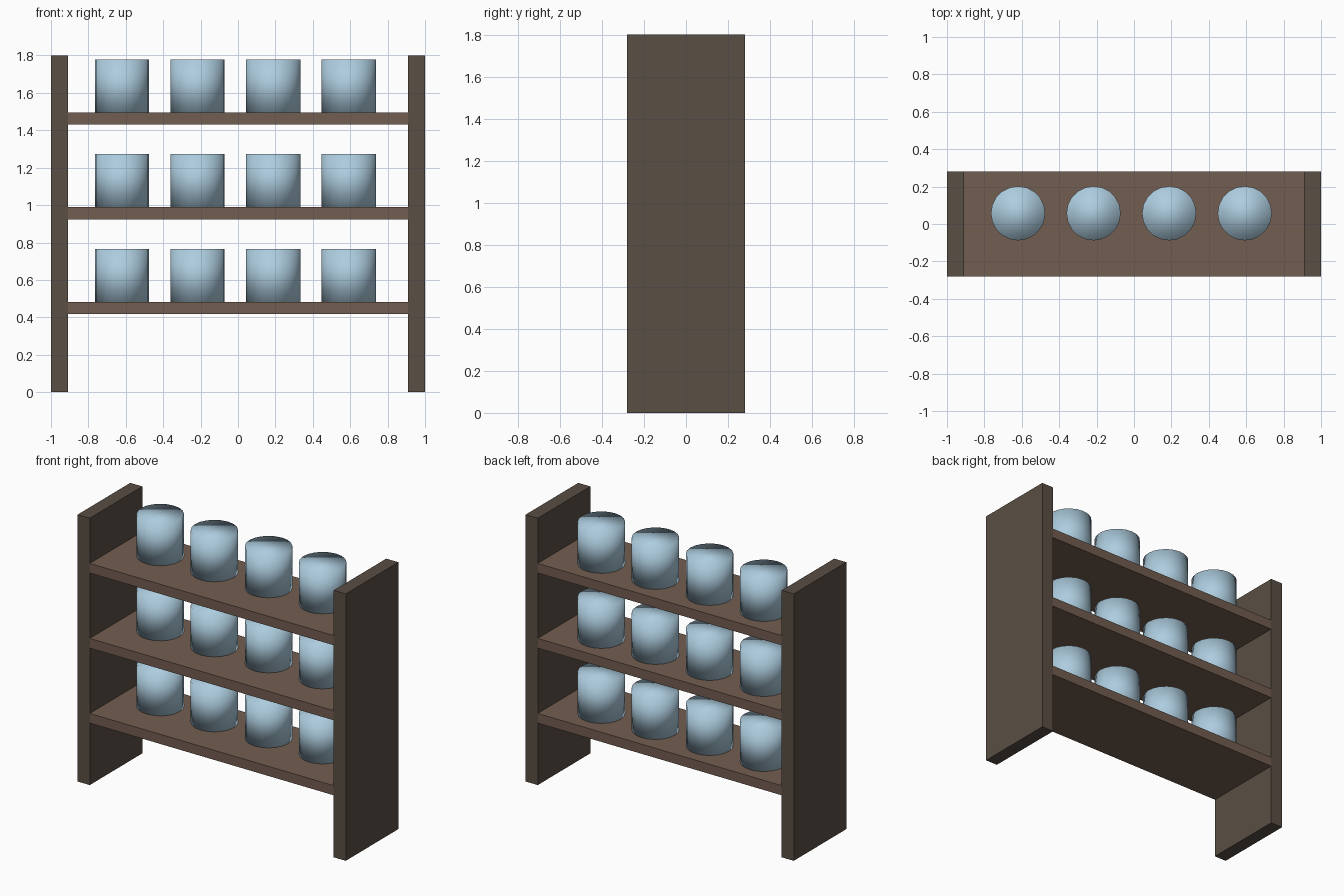
import bpy

if "Cube" in bpy.data.objects:
    bpy.data.objects.remove(bpy.data.objects["Cube"])


def material(name, rgb):
    m = bpy.data.materials.new(name)
    m.diffuse_color = (*rgb, 1)
    m.use_nodes = True
    m.node_tree.nodes["Principled BSDF"].inputs["Base Color"].default_value = m.diffuse_color
    return m


dark_wood = material("dark_wood", (0.10, 0.077, 0.058))
shelf_wood = material("shelf_wood", (0.17, 0.11, 0.08))
jar_blue = material("jar_blue", (0.42, 0.61, 0.74))


def finish(name, mat):
    ob = bpy.context.object
    ob.name = name
    ob.data.materials.append(mat)
    bpy.ops.object.transform_apply(location=False, rotation=False, scale=True)
    return ob


def box(name, lo, hi, mat):
    centre = [(a + b) / 2 for a, b in zip(lo, hi)]
    bpy.ops.mesh.primitive_cube_add(size=1, location=centre)
    bpy.context.object.scale = [b - a for a, b in zip(lo, hi)]
    return finish(name, mat)


DEPTH = 0.28      # half depth
INNER = 0.91      # inner face of the side panels
THICK = 0.065     # shelf thickness
JAR_R, JAR_H = 0.145, 0.283

# Side panels
box("left_panel", (-1, -DEPTH, 0), (-INNER, DEPTH, 1.8), dark_wood)
box("right_panel", (INNER, -DEPTH, 0), (1, DEPTH, 1.8), dark_wood)

# Shelves, each with a row of four jars
for row in range(3):
    top = 0.483 + row * 0.506
    box(f"shelf_{row + 1}", (-INNER, -DEPTH, top - THICK), (INNER, DEPTH, top), shelf_wood)
    for col in range(4):
        bpy.ops.mesh.primitive_cylinder_add(
            vertices=20, radius=JAR_R, depth=JAR_H,
            location=(-0.62 + col * 0.404, 0.057, top + JAR_H / 2))
        finish(f"jar_{row + 1}_{col + 1}", jar_blue)
        # Soft shading carried over the rims
        bpy.ops.object.shade_smooth()
